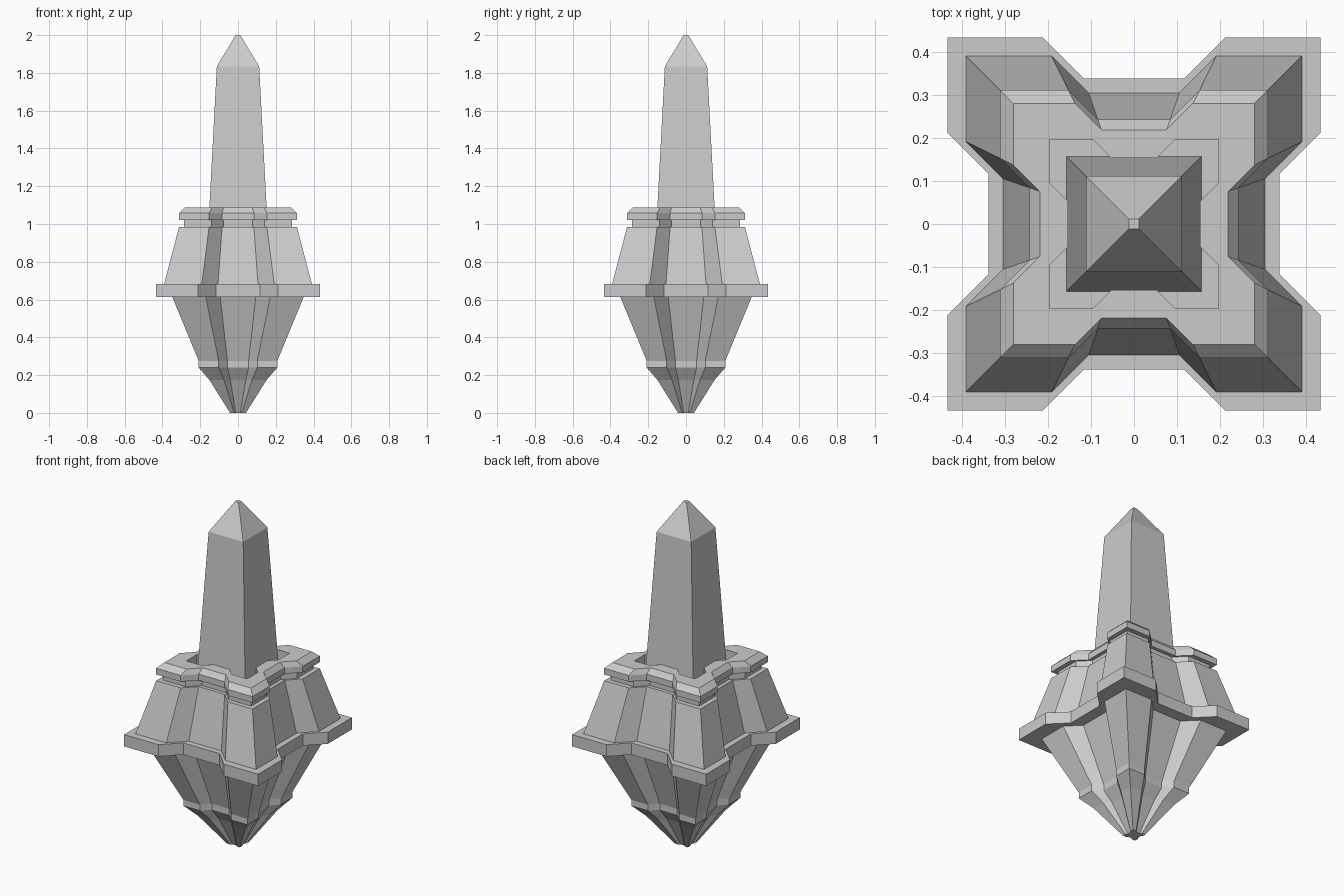
import bpy, bmesh
from math import cos, sin, pi

if "Cube" in bpy.data.objects:
    bpy.data.objects.remove(bpy.data.objects["Cube"])


def notched(s):
    # square outline with a chamfered notch in the middle of each side
    quarter = [(0.27, -0.78), (0.49, -1), (1, -1), (1, -0.49), (0.78, -0.27)]
    pts = []
    for k in range(4):
        c, n = round(cos(k * pi / 2)), round(sin(k * pi / 2))
        pts += [(s * (x * c - y * n), s * (x * n + y * c)) for x, y in quarter]
    return pts


def square(s):
    return [(-s, -s), (s, -s), (s, s), (-s, s)]


def loft(name, outline, levels):
    # stack scaled outlines (half width, height) and cap both ends
    bm = bmesh.new()
    rings = [[bm.verts.new((x, y, z)) for x, y in outline(s)] for s, z in levels]
    for lo, hi in zip(rings, rings[1:]):
        n = len(lo)
        for i in range(n):
            j = (i + 1) % n
            bm.faces.new((lo[i], lo[j], hi[j], hi[i]))
    bm.faces.new(rings[0][::-1])
    bm.faces.new(rings[-1])
    mesh = bpy.data.meshes.new(name)
    bm.to_mesh(mesh)
    bm.free()
    ob = bpy.data.objects.new(name, mesh)
    bpy.context.collection.objects.link(ob)
    return ob


# tapering underside with a small vertical band, then the pointed foot
loft("lower_body", notched, [(0.042, 0), (0.152, 0.175), (0.208, 0.24),
                             (0.208, 0.275), (0.348, 0.614)])
# wide flange
loft("flange", notched, [(0.434, 0.614), (0.434, 0.683)])
# upper body, neck and bevelled rim, with a sunken well around the spire
loft("upper_body", notched, [(0.391, 0.683), (0.312, 0.985), (0.285, 0.985),
                             (0.285, 1.022), (0.312, 1.022), (0.312, 1.058),
                             (0.281, 1.088), (0.197, 1.088), (0.197, 0.985)])
# spire with pyramid tip
loft("spire", square, [(0.158, 0.96), (0.112, 1.835), (0.012, 2.0)])
